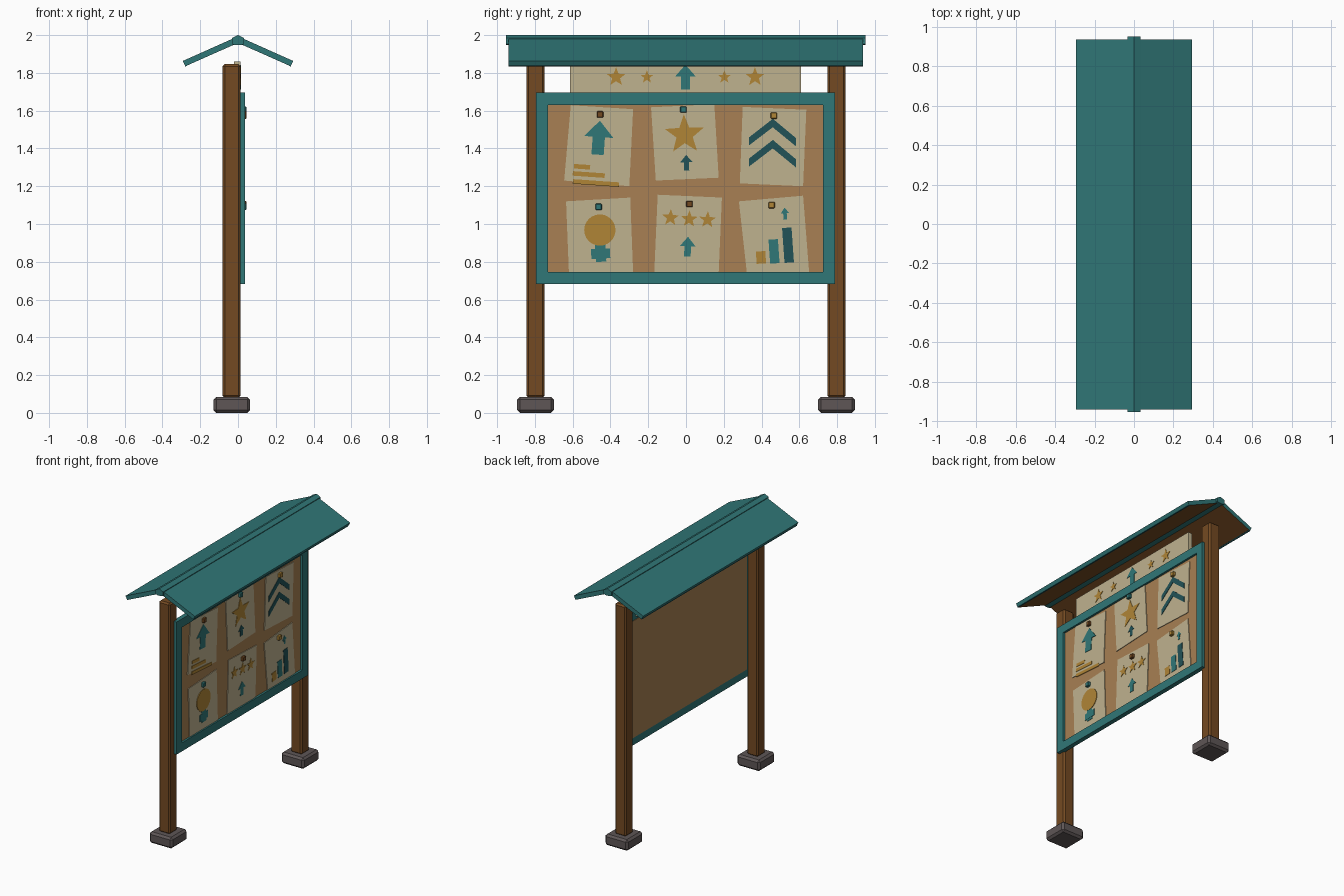
import bpy, bmesh, math
from mathutils import Vector

if "Cube" in bpy.data.objects:
    bpy.data.objects.remove(bpy.data.objects["Cube"])


def mat(name, hexa):
    m = bpy.data.materials.new(name)
    c = [int(hexa[i:i + 2], 16) / 255 for i in (0, 2, 4)]
    m.diffuse_color = [v / 12.92 if v < 0.04045 else ((v + 0.055) / 1.055) ** 2.4 for v in c] + [1]
    m.use_nodes = True
    m.node_tree.nodes["Principled BSDF"].inputs["Base Color"].default_value = m.diffuse_color
    return m


TEAL = mat("teal paint", "307777")
DARK = mat("dark teal", "215257")
WOOD = mat("brown wood", "744A22")
CORK = mat("cork", "A88053")
PAPER = mat("cream paper", "BFB28F")
GOLD = mat("gold", "B08536")
STONE = mat("grey stone", "5E5656")


def finish(bm, name, m, bevel=0):
    if bevel:
        bmesh.ops.bevel(bm, geom=bm.edges[:], offset=bevel, segments=1, affect='EDGES')
    bmesh.ops.recalc_face_normals(bm, faces=bm.faces[:])
    me = bpy.data.meshes.new(name)
    bm.to_mesh(me)
    bm.free()
    me.materials.append(m)
    ob = bpy.data.objects.new(name, me)
    bpy.context.collection.objects.link(ob)
    return ob


def prism(name, m, pts, depth, bevel=0):
    """Extrude a closed loop of 3D points along a vector."""
    bm = bmesh.new()
    f = bm.faces.new([bm.verts.new(p) for p in pts])
    r = bmesh.ops.extrude_face_region(bm, geom=[f], use_keep_orig=True)
    verts = [v for v in r["geom"] if isinstance(v, bmesh.types.BMVert)]
    bmesh.ops.translate(bm, verts=verts, vec=Vector(depth))
    return finish(bm, name, m, bevel)


def box(name, m, x, y, z, bevel=0):
    pts = [(x[0], y[0], z[0]), (x[0], y[1], z[0]), (x[0], y[1], z[1]), (x[0], y[0], z[1])]
    return prism(name, m, pts, (x[1] - x[0], 0, 0), bevel)


def plate(name, m, pts, at=(0, 0), rot=0, x=0.025, t=0.004):
    """Thin plate on the display side from a (y, z) outline."""
    c, s = math.cos(math.radians(rot)), math.sin(math.radians(rot))
    loop = [(x, at[0] + c * a - s * b, at[1] + s * a + c * b) for a, b in pts]
    return prism(name, m, loop, (t, 0, 0))


def rect(w, h):
    return [(-w / 2, -h / 2), (w / 2, -h / 2), (w / 2, h / 2), (-w / 2, h / 2)]


def arrow(w, h):
    s = w * 0.21
    k = h * 0.02
    return [(-s, -h / 2), (s, -h / 2), (s, k), (w / 2, k), (0, h / 2), (-w / 2, k), (-s, k)]


def star(r):
    return [((r if i % 2 == 0 else r * 0.42) * math.sin(i * math.pi / 5),
             (r if i % 2 == 0 else r * 0.42) * math.cos(i * math.pi / 5)) for i in range(10)]


# posts and stone feet
for side, n in ((-1, "left"), (1, "right")):
    y = 0.797 * side
    box(n + "_post", WOOD, (-0.082, 0.014), (y - 0.048, y + 0.048), (0.08, 1.847), 0.012)
    box(n + "_foot", STONE, (-0.13, 0.064), (y - 0.097, y + 0.097), (0, 0.085), 0.015)

# cork board and its frame
box("cork_board", CORK, (-0.002, 0.021), (-0.733, 0.73), (0.74, 1.635))
box("frame_top", TEAL, (0.002, 0.037), (-0.795, 0.79), (1.63, 1.695))
box("frame_bottom", TEAL, (0.002, 0.037), (-0.795, 0.79), (0.682, 0.747))
box("frame_left", TEAL, (0.002, 0.037), (-0.795, -0.73), (0.747, 1.63))
box("frame_right", TEAL, (0.002, 0.037), (0.725, 0.79), (0.747, 1.63))

# header sign with stars and an arrow
box("header_sign", PAPER, (-0.02, 0.014), (-0.615, 0.61), (1.66, 1.86))
for y, r in ((-0.37, 0.052), (-0.207, 0.036), (0.203, 0.036), (0.365, 0.052)):
    plate("header_star", GOLD, star(r), (y, 1.778), x=0.013)
plate("header_arrow", TEAL, arrow(0.11, 0.13), (-0.003, 1.778), x=0.013)

# roof: two sloped slabs with wooden undersides, and a ridge cap
for side, n in ((-1, "back"), (1, "front")):
    prof = [(0.008, 1.99), (0.293, 1.863), (0.279, 1.835), (0.008, 1.955)]
    slab = prism("roof_" + n, TEAL, [(side * a, -0.94, b) for a, b in prof], (0, 1.876, 0))
    slab.data.materials.append(WOOD)
    for p in slab.data.polygons:
        if p.normal.z < -0.8:
            p.material_index = 1
    edge = [(0.283, 1.836), (0.279, 1.834), (0.268, 1.839), (0.272, 1.848)]
    prism("eave_trim_" + n, DARK, [(side * a, -0.938, b) for a, b in edge], (0, 1.872, 0))
cap = [(0, 2.0), (0.033, 1.984), (0.033, 1.952), (0.012, 1.947), (-0.012, 1.947),
       (-0.033, 1.952), (-0.033, 1.984)]
prism("ridge_cap", TEAL, [(a, -0.952, b) for a, b in cap], (0, 1.902, 0))

# pinned papers: corner outlines in (y, z)
papers = [
    [(-0.61, 1.629), (-0.28, 1.608), (-0.30, 1.20), (-0.645, 1.23)],
    [(-0.185, 1.618), (0.15, 1.634), (0.173, 1.245), (-0.16, 1.23)],
    [(0.30, 1.62), (0.637, 1.605), (0.62, 1.2), (0.285, 1.215)],
    [(-0.635, 1.12), (-0.295, 1.14), (-0.28, 0.742), (-0.62, 0.742)],
    [(-0.15, 1.155), (0.19, 1.14), (0.173, 0.742), (-0.168, 0.742)],
    [(0.28, 1.12), (0.62, 1.15), (0.652, 0.742), (0.322, 0.742)],
]
for p in papers:
    plate("paper", PAPER, p, x=0.02, t=0.006)

# pins
for y, z, m in ((-0.455, 1.58, WOOD), (-0.014, 1.606, TEAL), (0.465, 1.574, GOLD),
                (-0.463, 1.091, TEAL), (0.018, 1.106, WOOD), (0.453, 1.1, GOLD)):
    box("pin", m, (0.02, 0.045), (y - 0.017, y + 0.017), (z - 0.017, z + 0.017), 0.004)

# first notice: arrow and text bars
plate("notice_arrow", TEAL, arrow(0.155, 0.18), (-0.462, 1.457), -4)
for y, z, w in ((-0.55, 1.303, 0.085), (-0.515, 1.262, 0.17), (-0.477, 1.217, 0.245)):
    plate("notice_line", GOLD, rect(w, 0.024), (y, z), -4)

# second notice: big star and small arrow
plate("notice_star", GOLD, star(0.108), (-0.008, 1.473), 2)
plate("small_arrow", DARK, arrow(0.066, 0.082), (0.002, 1.325), 2)

# third notice: two chevrons
for z in (1.557, 1.445):
    plate("chevron", DARK, [(0, 0), (0.124, -0.1), (0.124, -0.143), (0, -0.045),
                            (-0.124, -0.143), (-0.124, -0.1)], (0.46, z), -1)

# fourth notice: medal with ribbon
plate("medal", GOLD, [(0.083 * math.cos(i * math.pi / 12), 0.083 * math.sin(i * math.pi / 12))
                      for i in range(24)], (-0.456, 0.968), x=0.026)
plate("ribbon_wide", TEAL, rect(0.1, 0.052), (-0.452, 0.843), 3)
plate("ribbon_tall", TEAL, rect(0.055, 0.1), (-0.452, 0.85), 3, t=0.0035)

# fifth notice: three stars and an arrow
for y, z in ((-0.082, 1.033), (0.017, 1.026), (0.114, 1.022)):
    plate("small_star", GOLD, star(0.046), (y, z), -3)
plate("middle_arrow", TEAL, arrow(0.083, 0.105), (0.009, 0.88), -2)

# sixth notice: bar chart and an arrow
for y, z, h, m in ((0.397, 0.823, 0.065, GOLD), (0.466, 0.855, 0.127, TEAL), (0.54, 0.888, 0.185, DARK)):
    plate("chart_bar", m, rect(0.05, h), (y, z), 4)
plate("tiny_arrow", TEAL, arrow(0.045, 0.064), (0.524, 1.055), 4)
